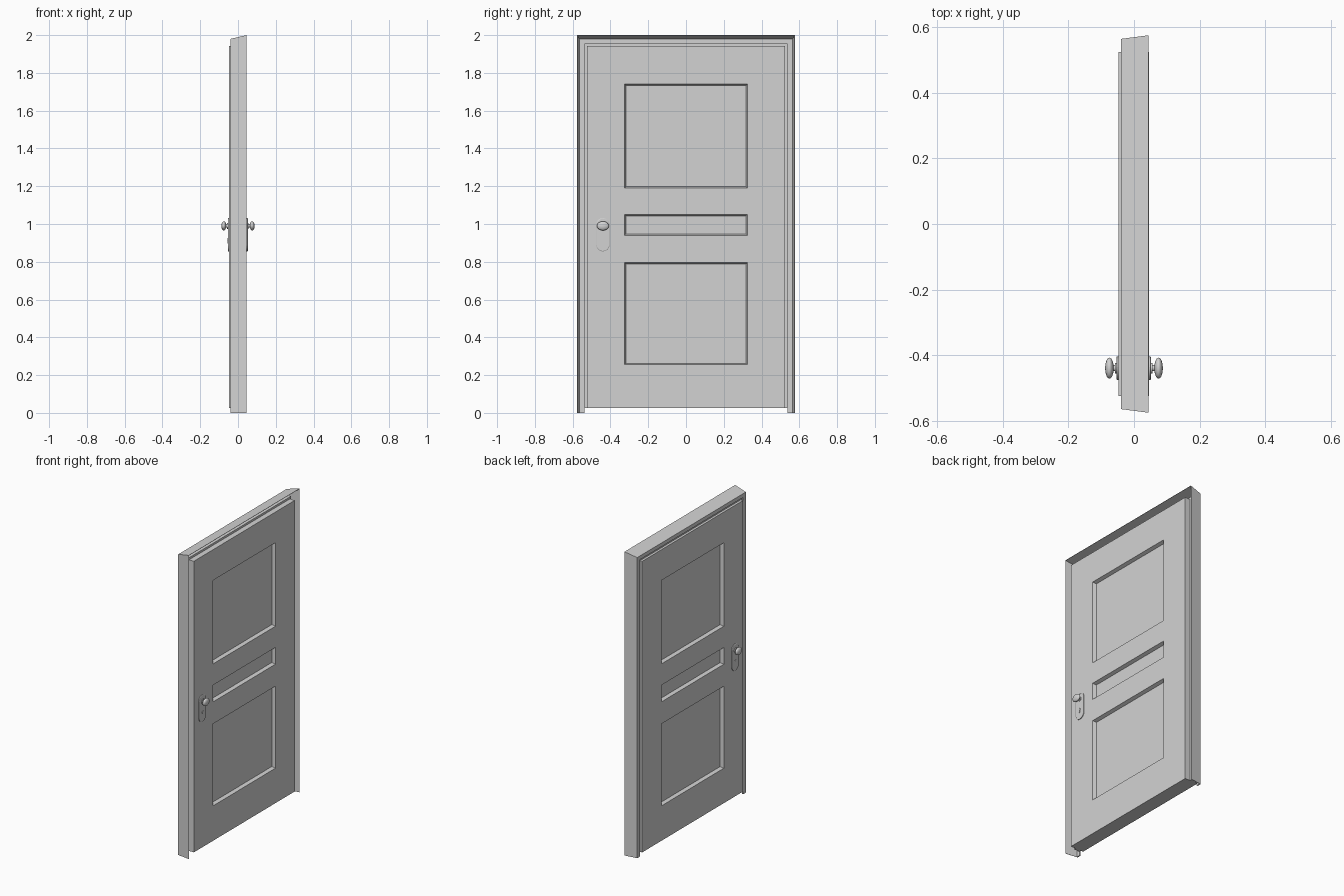
import bpy, bmesh, math
from mathutils import Matrix, Vector

cube = bpy.data.objects.get("Cube")
if cube:
    bpy.data.objects.remove(cube, do_unlink=True)

grey = bpy.data.materials.new("plain_grey")
grey.use_nodes = True
colour = (0.65, 0.65, 0.65, 1)
grey.diffuse_color = colour
grey.node_tree.nodes["Principled BSDF"].inputs["Base Color"].default_value = colour


def finish(name, bm, smooth=False):
    bmesh.ops.recalc_face_normals(bm, faces=bm.faces)
    mesh = bpy.data.meshes.new(name)
    bm.to_mesh(mesh)
    bm.free()
    mesh.materials.append(grey)
    obj = bpy.data.objects.new(name, mesh)
    bpy.context.collection.objects.link(obj)
    if smooth:
        bpy.ops.object.select_all(action='DESELECT')
        obj.select_set(True)
        bpy.context.view_layer.objects.active = obj
        bpy.ops.object.shade_smooth_by_angle(angle=math.radians(40))
    return obj


def box(name, lo, hi):
    lo, hi = Vector(lo), Vector(hi)
    bm = bmesh.new()
    bmesh.ops.create_cube(bm, size=1)
    for v in bm.verts:
        v.co = Vector(c * s for c, s in zip(v.co, hi - lo)) + (lo + hi) / 2
    return finish(name, bm)


def rod(name, x0, x1, y, z, radius):
    """Round bar along x."""
    bm = bmesh.new()
    place = Matrix.Translation(((x0 + x1) / 2, y, z)) @ Matrix.Rotation(math.pi / 2, 4, 'Y')
    bmesh.ops.create_cone(bm, cap_ends=True, segments=20, radius1=radius,
                          radius2=radius, depth=abs(x1 - x0), matrix=place)
    return finish(name, bm, True)


# Frame: flared thin casing with a flat return, swept round both jambs and the head
profile = [  # half width, head height, depth
    (0.565, 1.98, -0.04), (0.576, 2.0, 0.045), (0.575, 1.998, 0.045),
    (0.564, 1.979, -0.032), (0.538, 1.955, -0.032), (0.538, 1.955, -0.04)]
bm = bmesh.new()
rings = []
for side, top in ((-1, False), (-1, True), (1, True), (1, False)):
    rings.append([bm.verts.new((x, side * u, z if top else 0)) for u, z, x in profile])
n = len(profile)
for a, b in zip(rings, rings[1:]):
    for i in range(n):
        j = (i + 1) % n
        bm.faces.new((a[i], a[j], b[j], b[i]))
bm.faces.new(rings[0])
bm.faces.new(rings[-1])
finish("door_frame", bm)

# Door leaf: gridded slab with three panels sunk into both faces
back, front = -0.048, 0.046
ys = [-0.525, -0.325, 0.325, 0.525]
zs = [0.025, 0.255, 0.795, 0.94, 1.05, 1.19, 1.74, 1.942]
bm = bmesh.new()
grid = [[bm.verts.new((back, y, z)) for y in ys] for z in zs]
for r in range(len(zs) - 1):
    for c in range(len(ys) - 1):
        bm.faces.new((grid[r][c], grid[r][c + 1], grid[r + 1][c + 1], grid[r + 1][c]))
ext = bmesh.ops.extrude_face_region(bm, geom=bm.faces[:], use_keep_orig=True)
for v in ext["geom"]:
    if isinstance(v, bmesh.types.BMVert):
        v.co.x = front
bmesh.ops.recalc_face_normals(bm, faces=bm.faces)
panel_rows = [(zs[i] + zs[i + 1]) / 2 for i in (1, 3, 5)]
panels = [f for f in bm.faces if abs(f.normal.x) > 0.9
          and abs(f.calc_center_median().y) < 0.1
          and any(abs(f.calc_center_median().z - z) < 0.01 for z in panel_rows)]
bmesh.ops.inset_individual(bm, faces=panels, thickness=0.011, depth=-0.022)
finish("door_leaf", bm)

# Rebate lip behind the leaf edge, closing the gap to the frame
for name, side in (("left_lip", 1), ("right_lip", -1)):
    y0, y1 = sorted((side * 0.524, side * 0.538))
    box(name, (-0.032, y0, 0.025), (0.01, y1, 1.955))
box("top_lip", (-0.032, -0.524, 1.941), (0.01, 0.524, 1.955))

# Handle sets on both faces
hy, knob_z = -0.44, 0.99
for label, s, face in (("front", 1, front), ("back", -1, back)):
    # Rounded backplate with a bevelled rim
    bm = bmesh.new()
    loops = []
    for x, r in ((face - s * 0.004, 0.036), (face + s * 0.004, 0.036), (face + s * 0.006, 0.033)):
        loop = []
        for k in range(32):
            a = 2 * math.pi * (k + 0.5) / 32
            shift = math.copysign(0.052, math.sin(a))
            loop.append(bm.verts.new((x, hy + r * math.cos(a), 0.943 + shift + r * math.sin(a))))
        loops.append(loop)
    for a, b in zip(loops, loops[1:]):
        for k in range(32):
            m = (k + 1) % 32
            bm.faces.new((a[k], a[m], b[m], b[k]))
    bm.faces.new(loops[0])
    bm.faces.new(loops[-1])
    finish(label + "_backplate", bm)

    # Neck and flattened oval knob
    rod(label + "_collar", face, face + s * 0.01, hy, knob_z, 0.016)
    rod(label + "_neck", face, face + s * 0.025, hy, knob_z, 0.009)
    bm = bmesh.new()
    bmesh.ops.create_uvsphere(bm, u_segments=28, v_segments=16, radius=1)
    for v in bm.verts:
        v.co = (s * 0.075 + v.co.x * 0.013, hy + v.co.y * 0.032, knob_z + v.co.z * 0.024)
    finish(label + "_knob", bm, True)

    # Keyhole
    tip = face + s * 0.008
    rod(label + "_keyhole_round", face, tip, hy, 0.918, 0.009)
    x0, x1 = sorted((face, tip))
    box(label + "_keyhole_slot", (x0, hy - 0.004, 0.897), (x1, hy + 0.004, 0.915))
